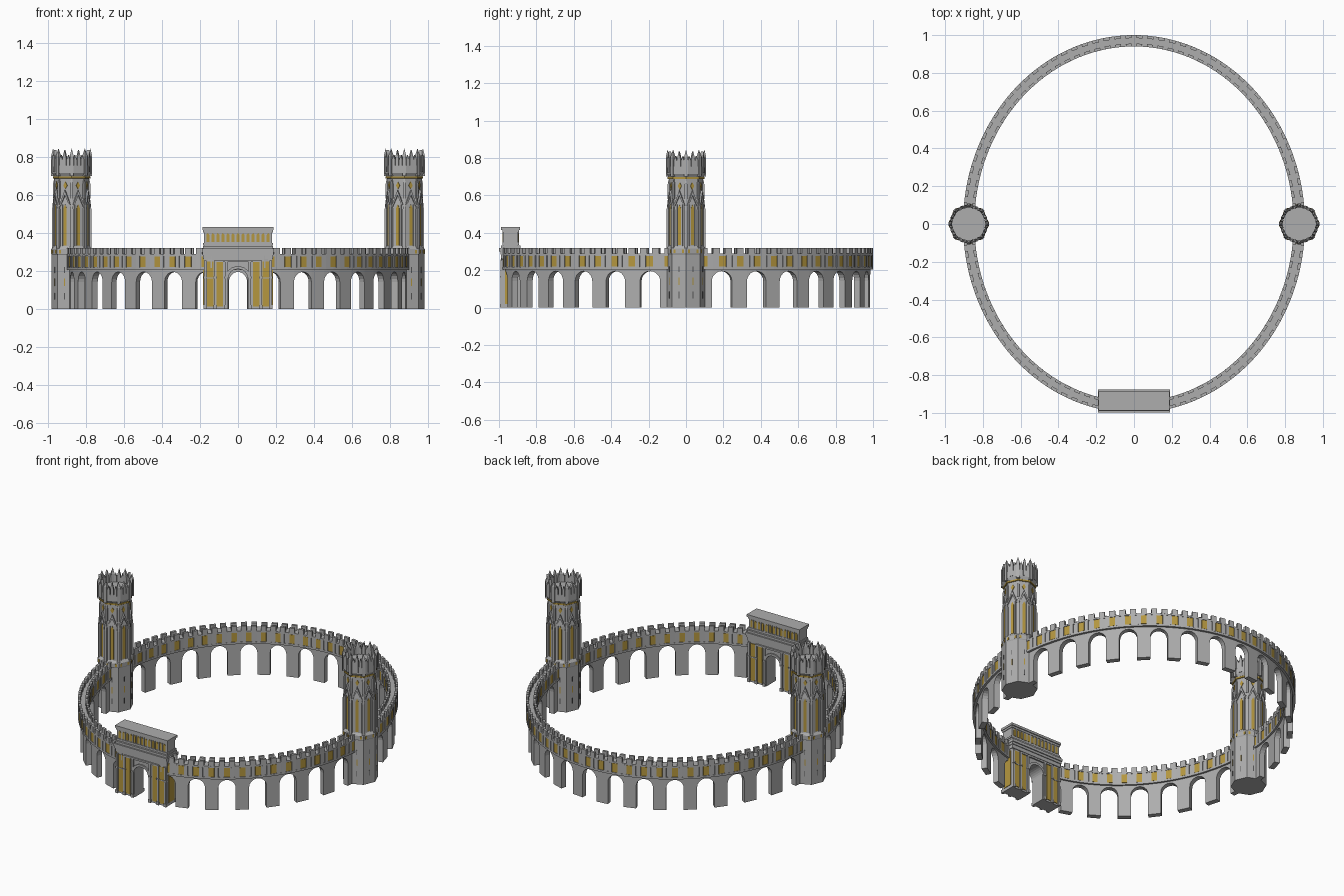
import bpy, bmesh
from math import sin, cos, pi, radians

cube = bpy.data.objects.get("Cube")
if cube:
    bpy.data.objects.remove(cube)


def material(name, rgb):
    m = bpy.data.materials.new(name)
    m.use_nodes = True
    m.diffuse_color = (*rgb, 1)
    m.node_tree.nodes["Principled BSDF"].inputs["Base Color"].default_value = (*rgb, 1)
    return m


STONE = material("grey_stone", (0.42, 0.42, 0.42))
GOLD = material("old_gold", (0.46, 0.31, 0.05))
DARK = material("dark_slit", (0.10, 0.10, 0.10))


def finish(bm, name, mat):
    bmesh.ops.remove_doubles(bm, verts=bm.verts, dist=0.00001)
    bmesh.ops.recalc_face_normals(bm, faces=bm.faces)
    mesh = bpy.data.meshes.new(name)
    bm.to_mesh(mesh)
    bm.free()
    mesh.materials.append(mat)
    bpy.context.collection.objects.link(bpy.data.objects.new(name, mesh))


# Each frame maps (along, outward, up) to a place on a part of the building.
def ring(a, r, z):
    t = radians(a - 90)
    return ((r - 0.095) * cos(t), r * sin(t), z)


def gate_side(s):
    return lambda u, r, z: (u * s, -0.938 - r * s, z)


def tower_side(cx, angle):
    c, s = cos(radians(angle)), sin(radians(angle))
    return lambda u, r, z: (cx + r * c - u * s, r * s + u * c, z)


def prism(bm, f, pts, r0, r1):
    a = [bm.verts.new(f(u, r0, z)) for u, z in pts]
    b = [bm.verts.new(f(u, r1, z)) for u, z in pts]
    bm.faces.new(a)
    bm.faces.new(b[::-1])
    for i in range(len(a)):
        j = (i + 1) % len(a)
        bm.faces.new((a[i], a[j], b[j], b[i]))


def block(bm, f, u0, u1, r0, r1, z0, z1):
    prism(bm, f, [(u0, z0), (u1, z0), (u1, z1), (u0, z1)], r0, r1)


def pointed(bm, f, u, w, r0, r1, z0, z1, tip):
    prism(bm, f, [(u - w, z0), (u + w, z0), (u + w, z1), (u, tip), (u - w, z1)], r0, r1)


def spike(bm, f, u, w, r0, r1, z0, z1, tip):
    block(bm, f, u - w, u + w, r0, r1, z0, z1)
    base = [bm.verts.new(f(*p, z1)) for p in ((u - w, r0), (u + w, r0), (u + w, r1), (u - w, r1))]
    top = bm.verts.new(f(u, (r0 + r1) / 2, tip))
    for i in range(4):
        bm.faces.new((base[i], base[(i + 1) % 4], top))


def arch_wall(bm, f, profile, r0, r1, top):
    """Wall whose lower edge follows the profile."""
    def quad(*pts):
        bm.faces.new([bm.verts.new(f(*p)) for p in pts])
    for (a, p), (b, q) in zip(profile, profile[1:]):
        quad((a, r0, p), (b, r0, q), (b, r1, q), (a, r1, p))
        if abs(a - b) > 1e-6:
            for r in (r0, r1):
                quad((a, r, p), (b, r, q), (b, r, top), (a, r, top))
            quad((a, r0, top), (b, r0, top), (b, r1, top), (a, r1, top))
    for a, p in (profile[0], profile[-1]):
        quad((a, r0, p), (a, r1, p), (a, r1, top), (a, r0, top))


def arch_curve(mid, half, spring, rise, n=10):
    return [(mid - half * cos(pi * i / n), spring + rise * sin(pi * i / n)) for i in range(n + 1)]


# Arcade: thirty-two bays, left out where the gate stands
BAY = 360 / 32
profile = []
for k in range(1, 32):
    curve = arch_curve(k * BAY, 3.2, 0.142, 0.053)
    if k == 1:
        curve = curve[5:]
    if k == 31:
        curve = curve[:6]
    profile += ([] if k == 1 else [(curve[0][0], 0)]) + curve
    profile += [] if k == 31 else [(curve[-1][0], 0)]
bm = bmesh.new()
arch_wall(bm, ring, profile, 0.952, 0.986, 0.21)
finish(bm, "arcade", STONE)

# Wall band with mouldings
bm = bmesh.new()
step = (360 - 2 * BAY) / 120
for r0, r1, z0, z1 in ((0.944, 0.996, 0.208, 0.288), (0.94, 1.0, 0.205, 0.218), (0.94, 1.0, 0.279, 0.289)):
    band = [(BAY + i * step, z0) for i in range(121)]
    arch_wall(bm, ring, band, r0, r1, z1)
finish(bm, "wall_band", STONE)

# Gold panels, pilasters and battlements on both faces of the wall
panels, pilasters, merlons = bmesh.new(), bmesh.new(), bmesh.new()
for k in range(2, 63):
    a = k * BAY / 2
    for inner, outer in ((0.942, 0.946), (0.994, 0.998)):
        block(panels, ring, a - 1.05, a + 1.05, inner, outer, 0.22, 0.277)
    for inner, outer in ((0.94, 0.95), (0.99, 1.0)):
        for s in (-1, 1):
            m = a + s * 1.85
            block(pilasters, ring, m - 0.65, m + 0.65, inner, outer, 0.216, 0.28)
for k in range(3, 93):
    a = (k + 0.5) * BAY / 3
    for inner, outer in ((0.94, 0.955), (0.984, 1.0)):
        block(merlons, ring, a - 1.05, a + 1.05, inner, outer, 0.288, 0.32)
finish(panels, "wall_gold_panels", GOLD)
finish(pilasters, "wall_pilasters", STONE)
finish(merlons, "battlements", STONE)

# Gate body
front = gate_side(1)
bm = bmesh.new()
curve = arch_curve(0, 0.05, 0.165, 0.045, 12)
profile = [(-0.18, 0), (-0.05, 0)] + curve + [(0.05, 0), (0.18, 0)]
arch_wall(bm, front, profile, -0.045, 0.045, 0.28)
for w, d, z0, z1 in ((0.184, 0.05, 0.262, 0.285), (0.187, 0.055, 0.285, 0.30), (0.19, 0.061, 0.30, 0.318),
                     (0.184, 0.052, 0.318, 0.332), (0.18, 0.04, 0.33, 0.415), (0.185, 0.044, 0.335, 0.347),
                     (0.184, 0.044, 0.403, 0.415), (0.188, 0.05, 0.415, 0.43)):
    block(bm, front, -w, w, -d, d, z0, z1)
finish(bm, "gate_body", STONE)

# Gate decoration, the same on both fronts
trim, gold = bmesh.new(), bmesh.new()
for side in (1, -1):
    f = gate_side(side)
    for s in (-1, 1):
        def g(u, r, z, f=f, s=s):
            return f(u * s, r, z)
        for u in (0.062, 0.12, 0.172):
            block(trim, g, u - 0.006, u + 0.006, 0.04, 0.054, 0, 0.255)
            block(trim, g, u - 0.009, u + 0.009, 0.04, 0.057, 0, 0.02)
            block(trim, g, u - 0.009, u + 0.009, 0.04, 0.057, 0.16, 0.17)
        block(gold, g, 0.08, 0.112, 0.04, 0.049, 0.012, 0.25)
        block(gold, g, 0.128, 0.162, 0.04, 0.049, 0.012, 0.25)
        block(gold, g, 0.180, 0.183, -0.03, 0.03, 0.02, 0.25)
        block(trim, g, 0.12, 0.17, 0.04, 0.051, 0.16, 0.166)
    block(trim, f, -0.12, 0.12, 0.04, 0.054, 0.246, 0.257)
    # Arch moulding over the doorway
    arc_in, arc_out = arch_curve(0, 0.05, 0.165, 0.045, 12), arch_curve(0, 0.066, 0.165, 0.06, 12)
    for i in range(12):
        prism(trim, f, [arc_in[i], arc_in[i + 1], arc_out[i + 1], arc_out[i]], 0.04, 0.053)
    for i in range(13):
        u = (i - 6) * 0.0265
        pointed(gold, f, u, 0.008, 0.038, 0.0425, 0.352, 0.39, 0.4)
        if i < 12:
            block(trim, f, u + 0.010, u + 0.0165, 0.038, 0.044, 0.347, 0.403)
finish(trim, "gate_mouldings", STONE)
finish(gold, "gate_gold_panels", GOLD)


# Towers: eight-sided shafts with gables, buttresses and a spiked crown
def octagon_stack(bm, cx, levels):
    rings = [[bm.verts.new((cx + r * cos(i * pi / 4), r * sin(i * pi / 4), z)) for i in range(8)]
             for r, z in levels]
    for lo, hi in zip(rings, rings[1:]):
        for i in range(8):
            bm.faces.new((lo[i], lo[(i + 1) % 8], hi[(i + 1) % 8], hi[i]))
    bm.faces.new(rings[0])
    bm.faces.new(rings[-1])


for label, cx in (("left", 0.875), ("right", -0.875)):
    shaft, trim, crown, gold, slits = [bmesh.new() for _ in range(5)]
    octagon_stack(shaft, cx, ((0.105, 0), (0.105, 0.285), (0.108, 0.29), (0.108, 0.315), (0.097, 0.33),
                              (0.097, 0.55), (0.092, 0.58), (0.092, 0.69), (0.097, 0.70),
                              (0.107, 0.715), (0.107, 0.755)))
    octagon_stack(gold, cx, ((0.0975, 0.687), (0.0985, 0.688), (0.0985, 0.697), (0.0975, 0.698)))
    for i in range(8):
        f = tower_side(cx, 22.5 + 45 * i)
        c = tower_side(cx, 45 * i)
        # Wall faces: tall windows, gables, quatrefoil diamonds, slits
        pointed(gold, f, 0, 0.009, 0.085, 0.0915, 0.335, 0.53, 0.55)
        for s in (-1, 1):
            block(trim, f, s * 0.016 - 0.004, s * 0.016 + 0.004, 0.085, 0.094, 0.33, 0.55)
            prism(trim, f, [(s * 0.034, 0.54), (s * 0.026, 0.54), (0, 0.6), (0, 0.625)], 0.082, 0.096)
            block(gold, f, s * 0.025 - 0.006, s * 0.025 + 0.006, 0.095, 0.1015, 0.293, 0.311)
        prism(gold, f, [(-0.011, 0.65), (0, 0.63), (0.011, 0.65), (0, 0.67)], 0.08, 0.0885)
        block(slits, f, -0.002, 0.002, 0.09, 0.0978, 0.05, 0.085)
        block(slits, f, -0.002, 0.002, 0.09, 0.0978, 0.19, 0.22)
        block(gold, f, -0.003, 0.003, 0.09, 0.0978, 0.12, 0.16)
        # Corner buttresses
        spike(trim, c, 0, 0.009, 0.085, 0.104, 0.3, 0.52, 0.60)
        spike(trim, c, 0, 0.007, 0.08, 0.098, 0.58, 0.66, 0.70)
        # Crown
        spike(crown, c, 0, 0.010, 0.088, 0.108, 0.70, 0.805, 0.845)
        for s in (-1, 1):
            pointed(crown, f, s * 0.0205, 0.0085, 0.084, 0.099, 0.75, 0.785, 0.81)
        pointed(crown, f, 0, 0.009, 0.086, 0.102, 0.72, 0.80, 0.835)
    finish(shaft, label + "_tower_shaft", STONE)
    finish(trim, label + "_tower_buttresses", STONE)
    finish(crown, label + "_tower_crown", STONE)
    finish(gold, label + "_tower_gold", GOLD)
    finish(slits, label + "_tower_slits", DARK)
